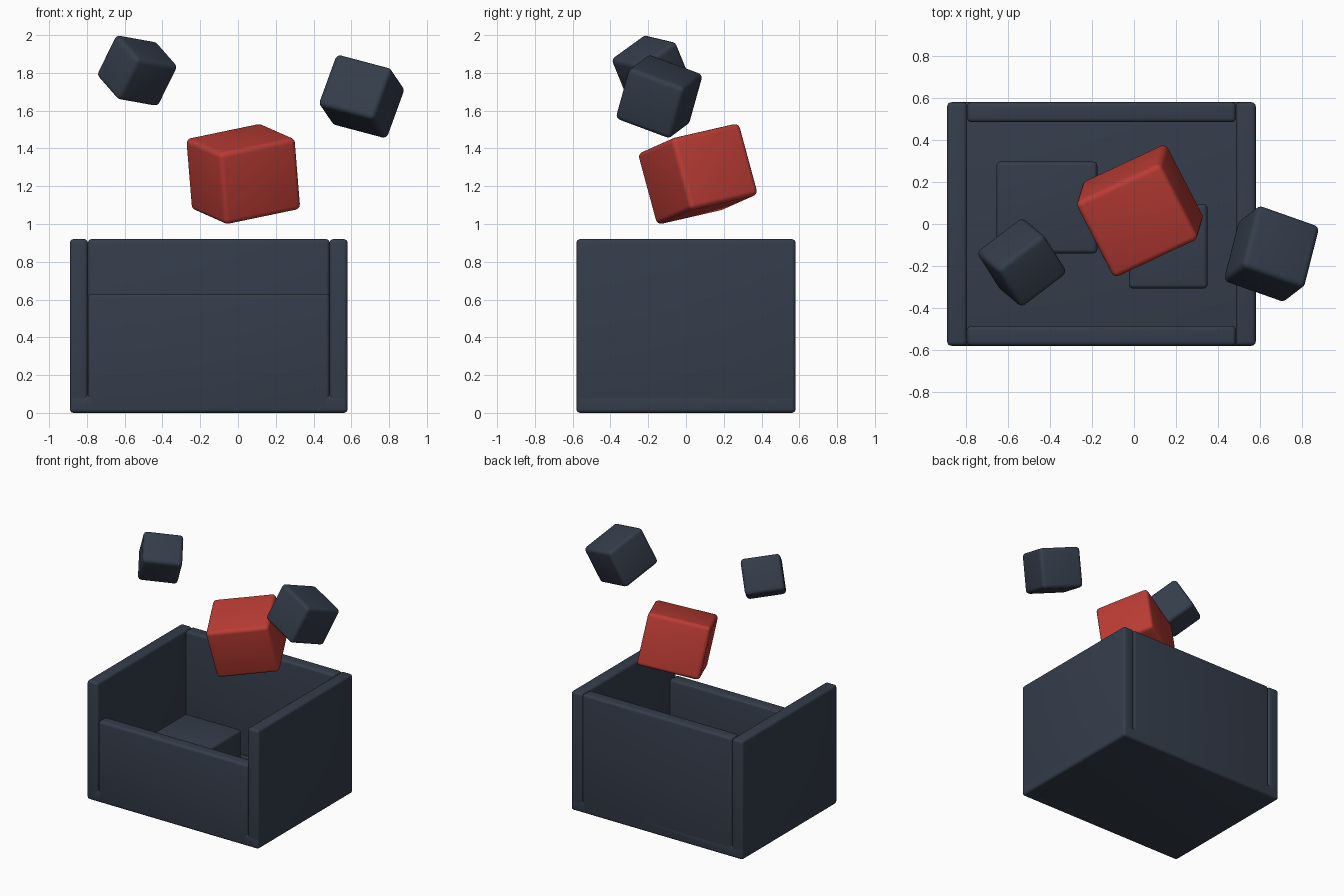
import bpy
from mathutils import Matrix, Vector

if "Cube" in bpy.data.objects:
    bpy.data.objects.remove(bpy.data.objects["Cube"])


def material(name, color):
    m = bpy.data.materials.new(name)
    m.diffuse_color = (*color, 1)
    m.use_nodes = True
    m.node_tree.nodes["Principled BSDF"].inputs["Base Color"].default_value = m.diffuse_color
    return m


SLATE = material("slate", (0.035, 0.047, 0.07))
RED = material("red", (0.5, 0.045, 0.035))


def rounded_block(name, center, size, mat=SLATE, radius=0.02, rot=None):
    """Block with softened edges, optionally turned by a rotation matrix."""
    bpy.ops.mesh.primitive_cube_add(size=1)
    ob = bpy.context.object
    ob.name = name
    ob.data.transform(Matrix.Diagonal((*size, 1)))
    bev = ob.modifiers.new("soft_edges", 'BEVEL')
    bev.width = radius
    bev.segments = 4
    bpy.ops.object.modifier_apply(modifier=bev.name)
    bpy.ops.object.shade_smooth_by_angle()
    m = rot.to_4x4() if rot else Matrix()
    ob.matrix_world = Matrix.Translation(center) @ m
    ob.data.materials.append(mat)
    return ob


def span_block(name, lo, hi, **kw):
    lo, hi = Vector(lo), Vector(hi)
    return rounded_block(name, (lo + hi) / 2, hi - lo, **kw)


def tumbled_block(name, center, size, x_dir, y_dir, **kw):
    """Block whose local x and y axes follow the given directions."""
    x = Vector(x_dir).normalized()
    y = Vector(y_dir)
    y = (y - x * y.dot(x)).normalized()
    rot = Matrix((x, y, x.cross(y))).transposed()
    return rounded_block(name, center, size, radius=0.028, rot=rot, **kw)


# Open bin: floor, two full-height sides, tall back, lower front
L, R, D, H, T = -0.89, 0.58, 0.58, 0.92, 0.095
span_block("bin_floor", (L, -D, 0), (R, D, T))
span_block("bin_left_side", (L, -D, 0), (L + T, D, H))
span_block("bin_right_side", (R - T, -D, 0), (R, D, H))
span_block("bin_back", (L + T, D - T, 0), (R - T, D, H))
span_block("bin_front", (L + T, -D, 0), (R - T, -D + T, 0.63))

# Blocks resting inside the bin
span_block("resting_block_large", (-0.655, -0.14, 0.09), (-0.175, 0.297, 0.395))
span_block("resting_block_small", (-0.025, -0.307, 0.09), (0.35, 0.095, 0.30))

# Blocks tumbling above the bin
tumbled_block("falling_block_red", (0.028, 0.063, 1.265), (0.455, 0.415, 0.395),
              (0.385, 0.18, 0.08), (0.18, -0.35, -0.08), mat=RED)
tumbled_block("falling_block_left", (-0.534, -0.183, 1.812), (0.283, 0.26, 0.262),
              (0.206, 0.157, -0.037), (0.10, -0.163, -0.116))
tumbled_block("falling_block_right", (0.655, -0.142, 1.675), (0.325, 0.325, 0.30),
              (0.283, -0.10, -0.075), (0.073, 0.28, -0.105))
